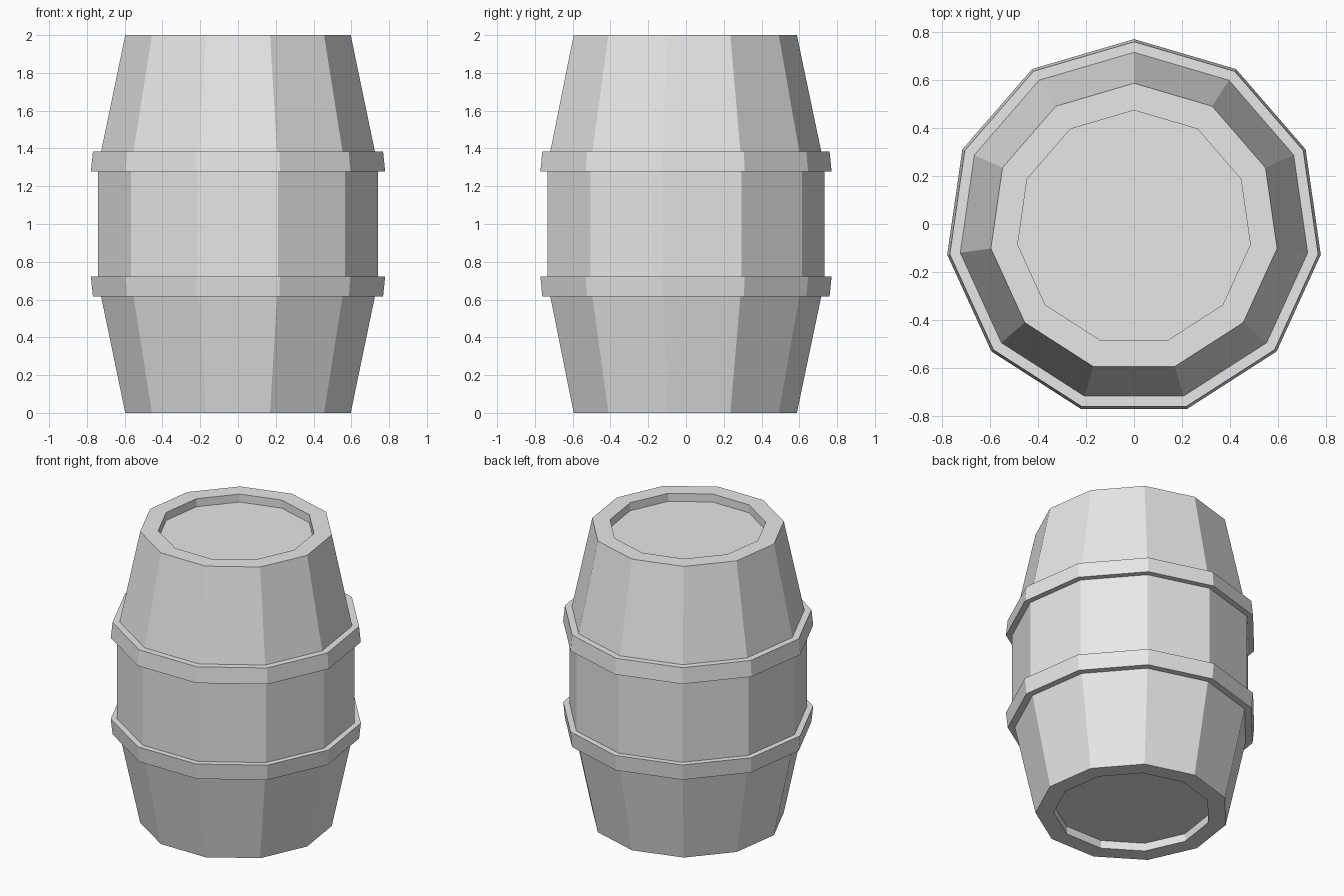
import bpy
import bmesh
from math import sin, cos, pi

SIDES = 11
CENTRE_Y = -0.016

old = bpy.data.objects.get("Cube")
if old:
    bpy.data.objects.remove(old, do_unlink=True)

# Single plain grey
grey = bpy.data.materials.new("plain_grey")
grey.use_nodes = True
colour = (0.8, 0.8, 0.8, 1)
grey.diffuse_color = colour
grey.node_tree.nodes["Principled BSDF"].inputs["Base Color"].default_value = colour


def lathe(name, profile, closed):
    """Turn a (radius, height) profile into a flat-sided solid."""
    bm = bmesh.new()
    rings = []
    for r, z in profile:
        angles = [pi / 2 + 2 * pi * i / SIDES for i in range(SIDES)]
        rings.append([bm.verts.new((r * cos(a), r * sin(a) + CENTRE_Y, z)) for a in angles])
    pairs = list(zip(rings, rings[1:]))
    if closed:
        pairs.append((rings[-1], rings[0]))
    else:
        bm.faces.new(rings[0])
        bm.faces.new(rings[-1])
    for low, high in pairs:
        for i in range(SIDES):
            j = (i + 1) % SIDES
            bm.faces.new((low[i], low[j], high[j], high[i]))
    bmesh.ops.recalc_face_normals(bm, faces=bm.faces)
    mesh = bpy.data.meshes.new(name)
    bm.to_mesh(mesh)
    bm.free()
    mesh.materials.append(grey)
    obj = bpy.data.objects.new(name, mesh)
    bpy.context.collection.objects.link(obj)
    return obj


# Barrel body with a recessed lid and base, mirrored about mid height
half = [(0.49, 0.055), (0.49, 0), (0.603, 0), (0.735, 0.63), (0.748, 0.69)]
lathe("barrel_body", half + [(r, 2 - z) for r, z in reversed(half)], False)

# Hoops, each widest on the side nearest the middle
hoop = [(0.72, 0.615), (0.776, 0.615), (0.787, 0.722), (0.72, 0.722)]
lathe("lower_hoop", hoop, True)
lathe("upper_hoop", [(r, 2 - z) for r, z in hoop], True)
